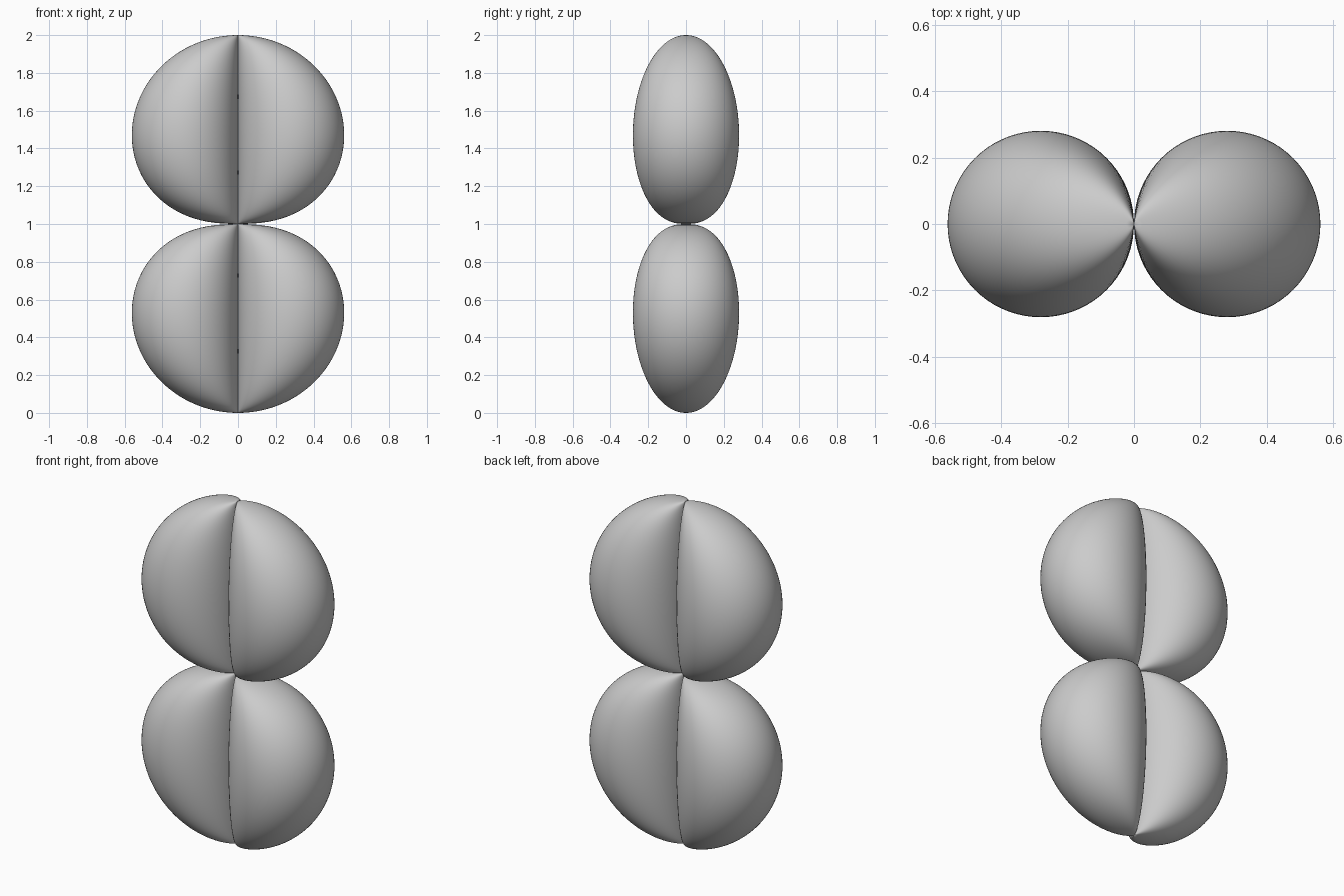
import bpy, bmesh, math

cube = bpy.data.objects.get("Cube")
if cube:
    bpy.data.objects.remove(cube, do_unlink=True)

# Single plain grey
grey = bpy.data.materials.new("plain_grey")
grey.use_nodes = True
colour = (0.6, 0.6, 0.6, 1)
grey.diffuse_color = colour
grey.node_tree.nodes["Principled BSDF"].inputs["Base Color"].default_value = colour

RINGS, SIDES = 64, 72
POWER = 0.7      # roundness of the lobe outline
MIDDLE = 1.0     # height where upper and lower lobes meet


def make_lobe(name, side, up):
    """Stack of circles that all touch the central axis, one pole at each end."""
    bm = bmesh.new()
    tip = bm.verts.new((0, 0, MIDDLE + up))
    base = bm.verts.new((0, 0, MIDDLE))
    rings = []
    for i in range(1, RINGS):
        angle = math.pi / 2 * i / RINGS
        reach = math.cos(angle) ** POWER
        radius = reach * math.sin(angle) / 2
        z = MIDDLE + up * reach * math.cos(angle)
        ring = []
        for j in range(SIDES):
            a = 2 * math.pi * j / SIDES
            ring.append(bm.verts.new((side * radius * (1 + math.cos(a)),
                                      radius * math.sin(a), z)))
        rings.append(ring)
    for j in range(SIDES):
        k = (j + 1) % SIDES
        bm.faces.new((tip, rings[0][j], rings[0][k]))
        bm.faces.new((base, rings[-1][k], rings[-1][j]))
        for a, b in zip(rings, rings[1:]):
            bm.faces.new((a[j], b[j], b[k], a[k]))
    # The winding flips with each mirroring
    if side * up < 0:
        bmesh.ops.reverse_faces(bm, faces=bm.faces)
    for face in bm.faces:
        face.smooth = True
    mesh = bpy.data.meshes.new(name)
    bm.to_mesh(mesh)
    bm.free()
    mesh.materials.append(grey)
    bpy.context.collection.objects.link(bpy.data.objects.new(name, mesh))


# Four mirrored lobes
for level, up in (("upper", 1), ("lower", -1)):
    for hand, side in (("left", 1), ("right", -1)):
        make_lobe(f"{level}_{hand}_lobe", side, up)
